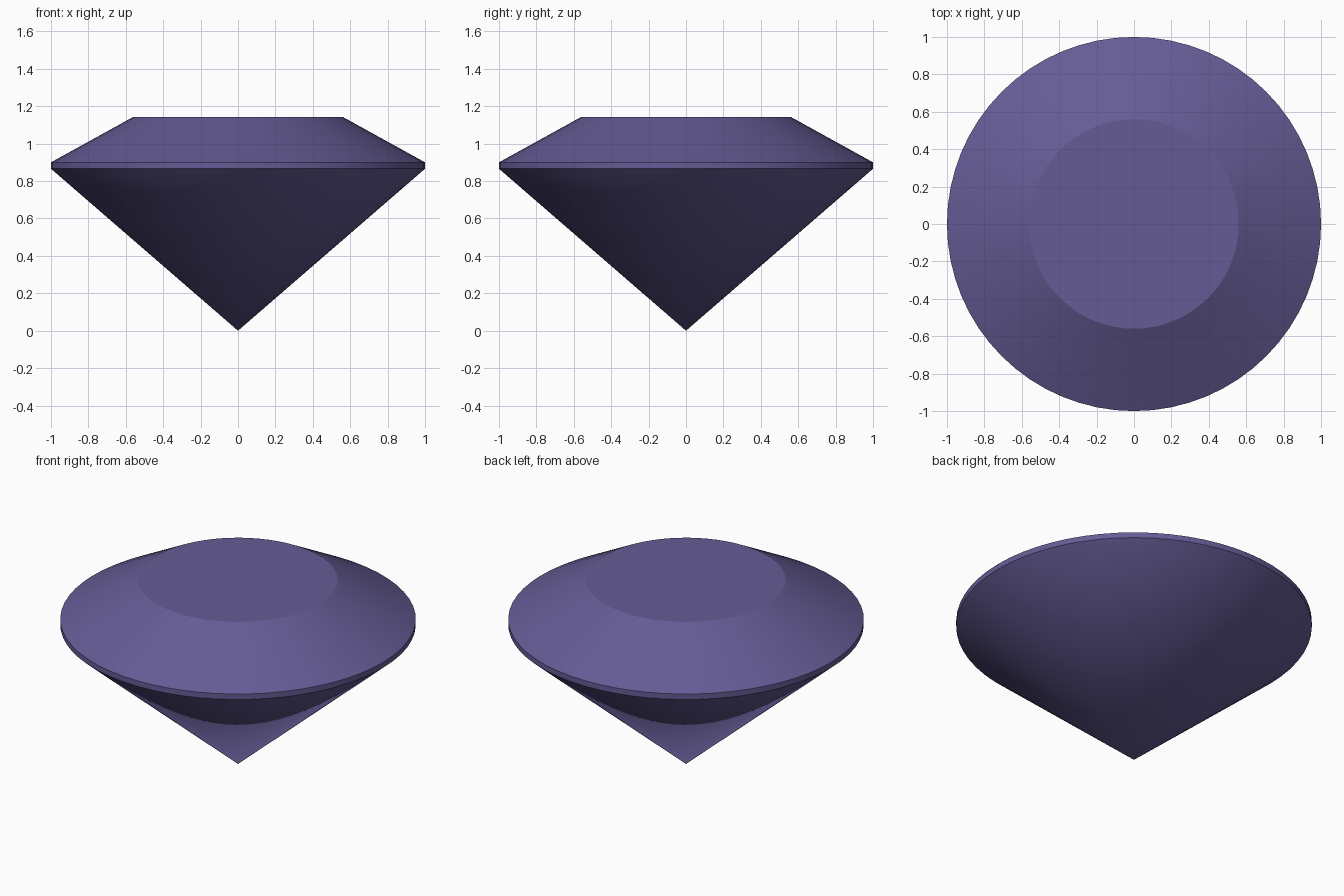
import bpy, bmesh, math

if "Cube" in bpy.data.objects:
    bpy.data.objects.remove(bpy.data.objects["Cube"])

SIDES = 64

# Gem outline: culet tip, girdle bottom, girdle top, table edge (radius, height)
CULET_Z, TABLE_Z = 0.0, 1.143
RINGS = [(1.0, 0.866), (1.0, 0.9), (0.56, TABLE_Z)]

bm = bmesh.new()
tip = bm.verts.new((0, 0, CULET_Z))
rings = [[bm.verts.new((r * math.cos(2 * math.pi * i / SIDES),
                        r * math.sin(2 * math.pi * i / SIDES), z))
          for i in range(SIDES)] for r, z in RINGS]

# Pavilion cone, girdle band and crown slope
for i in range(SIDES):
    j = (i + 1) % SIDES
    bm.faces.new((tip, rings[0][j], rings[0][i]))
    for low, high in zip(rings, rings[1:]):
        bm.faces.new((low[i], low[j], high[j], high[i]))

# Flat table on top
bm.faces.new(rings[-1])
bmesh.ops.recalc_face_normals(bm, faces=bm.faces)

mesh = bpy.data.meshes.new("round_cut_gem")
bm.to_mesh(mesh)
bm.free()
gem = bpy.data.objects.new("round_cut_gem", mesh)
bpy.context.collection.objects.link(gem)

# Violet stone
mat = bpy.data.materials.new("violet_stone")
mat.diffuse_color = (0.13, 0.105, 0.30, 1)
mat.use_nodes = True
mat.node_tree.nodes["Principled BSDF"].inputs["Base Color"].default_value = mat.diffuse_color
mesh.materials.append(mat)

# Smooth around the stone, crisp at the girdle and table
bpy.context.view_layer.objects.active = gem
gem.select_set(True)
bpy.ops.object.shade_smooth_by_angle(angle=math.radians(20))
